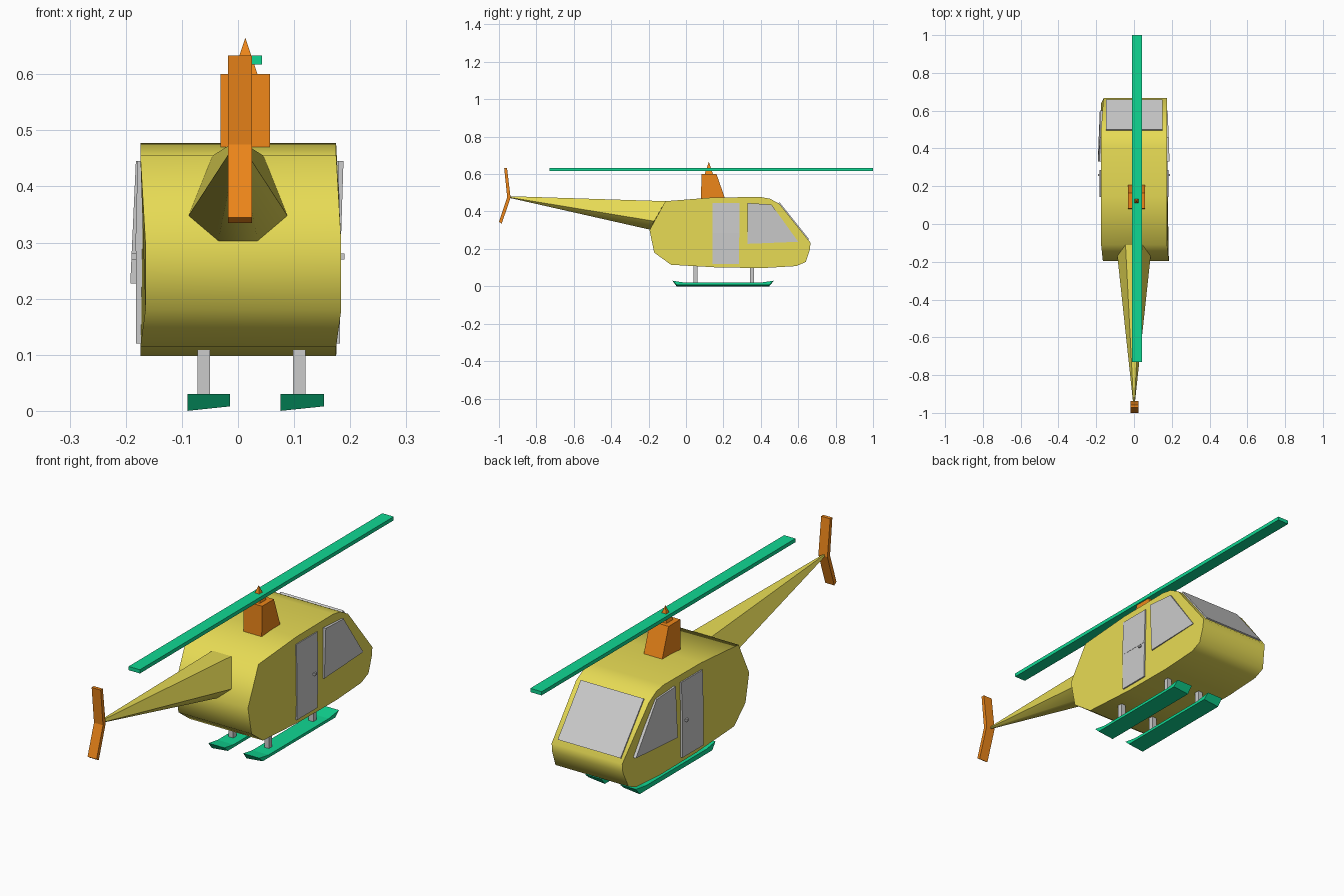
import bpy, bmesh, math

if "Cube" in bpy.data.objects:
    bpy.data.objects.remove(bpy.data.objects["Cube"])


def material(name, rgb):
    m = bpy.data.materials.new(name)
    m.diffuse_color = (*rgb, 1)
    m.use_nodes = True
    m.node_tree.nodes["Principled BSDF"].inputs["Base Color"].default_value = m.diffuse_color
    return m


YELLOW = material("yellow", (0.80, 0.71, 0.09))
ORANGE = material("orange", (0.85, 0.24, 0.01))
GREEN = material("green", (0.005, 0.68, 0.29))


def loft(name, ring_a, ring_b, mat=None, smooth=None):
    """Closed solid between two rings with equal point counts."""
    bm = bmesh.new()
    a = [bm.verts.new(p) for p in ring_a]
    b = [bm.verts.new(p) for p in ring_b]
    n = len(a)
    bm.faces.new(a)
    bm.faces.new(b[::-1])
    for i in range(n):
        j = (i + 1) % n
        bm.faces.new((a[j], a[i], b[i], b[j]))
    bmesh.ops.recalc_face_normals(bm, faces=bm.faces)
    me = bpy.data.meshes.new(name)
    bm.to_mesh(me)
    bm.free()
    if mat:
        me.materials.append(mat)
    if smooth:
        me.shade_smooth()
        me.set_sharp_from_angle(angle=math.radians(smooth))
    ob = bpy.data.objects.new(name, me)
    bpy.context.collection.objects.link(ob)
    return ob


def prism(name, profile, x0, x1, mat=None, smooth=None):
    """Side profile (y, z) extruded across x."""
    return loft(name, [(x0, y, z) for y, z in profile],
                [(x1, y, z) for y, z in profile], mat, smooth)


def box(name, x, y, z, mat=None):
    return prism(name, [(y[0], z[0]), (y[1], z[0]), (y[1], z[1]), (y[0], z[1])],
                 x[0], x[1], mat)


def panel(name, side, corners):
    """Side panel: corners are (y, z, outer x)."""
    return loft(name, [(side * 0.168, y, z) for y, z, _ in corners],
                [(side * o, y, z) for y, z, o in corners])


# Cabin: side profile, rear end shifted slightly in x
profile = [(-0.195, 0.30), (-0.11, 0.455), (0.147, 0.475), (0.40, 0.477),
           (0.45, 0.468), (0.50, 0.44), (0.666, 0.233), (0.662, 0.195),
           (0.64, 0.13), (0.59, 0.108), (0.42, 0.098), (0.18, 0.10),
           (-0.08, 0.115), (-0.17, 0.18)]
cabin = prism("cabin", profile, -0.174, 0.175, YELLOW, 60)
for v in cabin.data.vertices:
    if v.co.y < -0.15:
        v.co.x += 0.009
    elif v.co.y > 0.66 and v.co.x < 0:
        v.co.x += 0.012

# Tail boom: six-sided base tapering almost to a point
base = [(0.045, -0.11, 0.455), (0.088, -0.17, 0.348), (0.035, -0.193, 0.303),
        (-0.035, -0.193, 0.303), (-0.088, -0.17, 0.348), (-0.045, -0.11, 0.455)]
tip = [(x * 0.06, -0.942, 0.477 + (z - 0.38) * 0.06) for x, y, z in base]
loft("tail_boom", base, tip, YELLOW, 60)

# Tail rotor: bent blade
prism("tail_rotor", [(-0.972, 0.633), (-0.957, 0.633), (-0.938, 0.475),
                     (-0.985, 0.335), (-1.0, 0.345), (-0.956, 0.475)],
      -0.018, 0.025, ORANGE)

# Mast housing, rotor blade and cap
prism("mast_housing", [(0.08, 0.465), (0.21, 0.465), (0.163, 0.60), (0.083, 0.60)],
      -0.031, 0.057, ORANGE)
box("main_rotor", (-0.011, 0.043), (-0.73, 1.0), (0.617, 0.633), GREEN)
bpy.ops.mesh.primitive_cone_add(vertices=4, radius1=0.032, radius2=0, depth=0.068,
                                location=(0.013, 0.122, 0.631),
                                rotation=(0, 0, math.radians(45)))
cap = bpy.context.object
cap.name = "rotor_cap"
cap.data.materials.append(ORANGE)

# Windshield on the sloping nose
prism("windshield", [(0.492, 0.440), (0.500, 0.449), (0.658, 0.252), (0.648, 0.247)],
      -0.148, 0.152)

# Side windows (tilted differently on each side), doors and handles
window = [(0.33, 0.445), (0.457, 0.437), (0.60, 0.238), (0.33, 0.227)]
for side, label, outs in ((1, "right", (0.188, 0.184, 0.178, 0.181)),
                          (-1, "left", (0.182, 0.180, 0.181, 0.192))):
    panel(label + "_window", side, [(y, z, o) for (y, z), o in zip(window, outs)])
    panel(label + "_door", side, [(0.142, 0.12, 0.182), (0.283, 0.12, 0.182),
                                  (0.285, 0.285, 0.182), (0.142, 0.285, 0.182)])
    panel(label + "_door_window", side, [(0.142, 0.285, 0.183), (0.285, 0.285, 0.183),
                                         (0.287, 0.445, 0.179), (0.142, 0.445, 0.179)])
    box(label + "_handle", sorted((side * 0.18, side * 0.19)),
        (0.253, 0.266), (0.27, 0.28))

# Skids and legs
skid = [(-0.073, 0.03), (-0.05, 0.004), (0.445, 0.004), (0.47, 0.03),
        (0.40, 0.02), (-0.01, 0.02)]
for label, x0, x1, leg in (("left", -0.09, -0.014, -0.061),
                           ("right", 0.076, 0.153, 0.109)):
    loft(label + "_skid", [(x0, y, z if z > 0.01 else 0.0) for y, z in skid],
         [(x1, y, z if z > 0.01 else 0.008) for y, z in skid], GREEN)
    for pos, y in (("front", 0.05), ("back", 0.353)):
        box(f"{label}_{pos}_leg", (leg - 0.011, leg + 0.011),
            (y - 0.011, y + 0.011), (0.015, 0.112))
